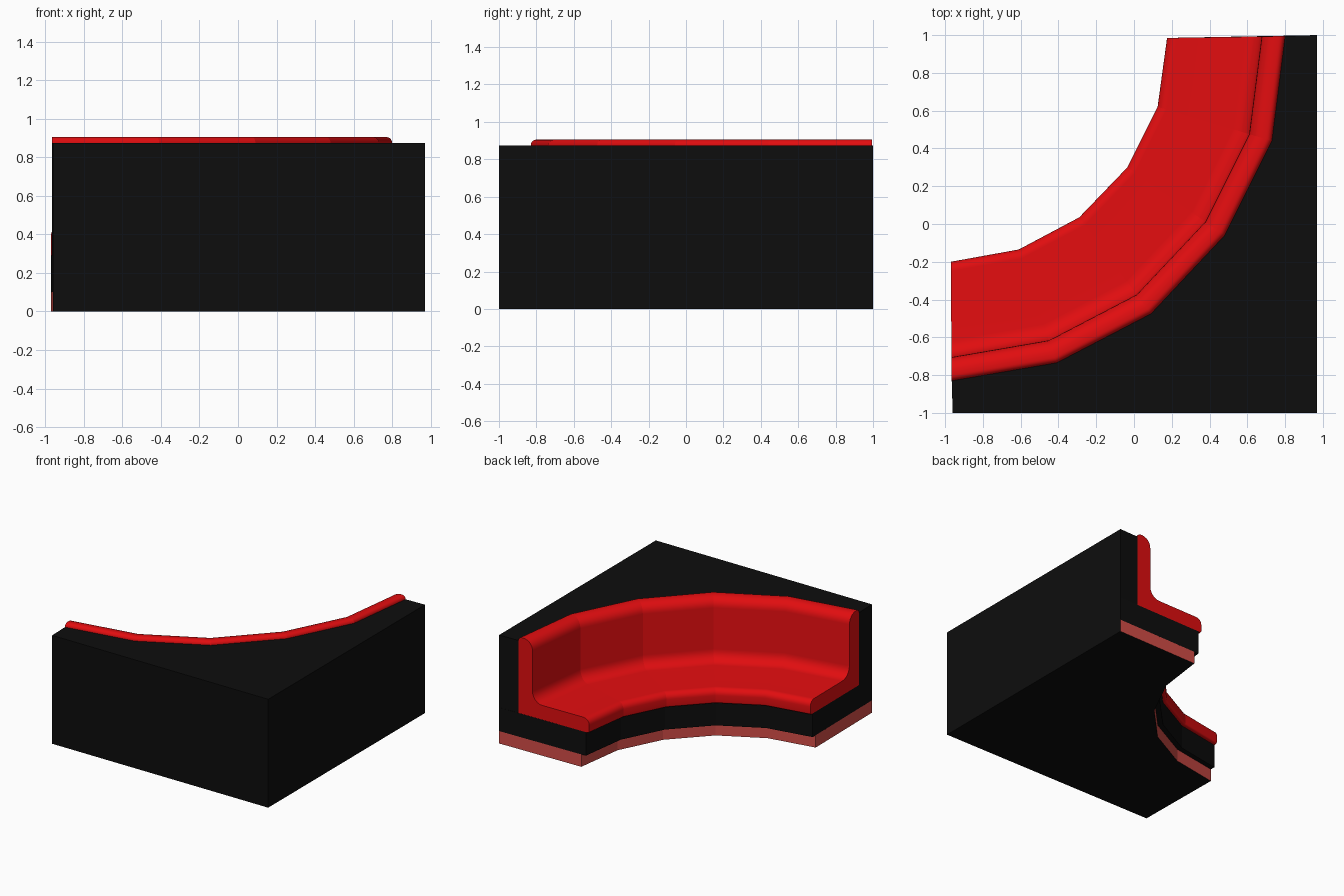
import bpy, bmesh
from math import sin, cos, pi, radians
from mathutils import Vector

cube = bpy.data.objects.get("Cube")
if cube:
    bpy.data.objects.remove(cube, do_unlink=True)


def material(name, rgb):
    mat = bpy.data.materials.new(name)
    mat.use_nodes = True
    mat.diffuse_color = (*rgb, 1)
    mat.node_tree.nodes["Principled BSDF"].inputs["Base Color"].default_value = (*rgb, 1)
    return mat


BLACK = material("black", (0.004, 0.004, 0.004))
RED = material("red upholstery", (0.75, 0.004, 0.005))
PINK = material("dusty red plinth", (0.66, 0.075, 0.065))

# Plan of the curved bench: front edge and back edge at each seam
FRONT = [Vector(p) for p in ((-0.97, -0.2), (-0.61, -0.135), (-0.29, 0.035),
                             (-0.035, 0.3), (0.125, 0.62), (0.175, 0.985))]
BACK = [Vector(p) for p in ((-0.965, -0.83), (-0.41, -0.735), (0.09, -0.475),
                            (0.48, -0.06), (0.73, 0.44), (0.8, 0.995))]
CORNERS = [Vector(p) for p in ((0.97, 1), (0.97, -1), (-0.96, -1))]
DEPTH = 0.63
PLINTH_TOP, BASE_TOP, SEAT_TOP, BODY_TOP, BACK_TOP = 0.1, 0.29, 0.405, 0.875, 0.905


def across(i, depth):
    """Plan point at seam i, measured back from the front edge."""
    return FRONT[i].lerp(BACK[i], depth / DEPTH)


def finish(bm, name, *mats):
    bmesh.ops.recalc_face_normals(bm, faces=bm.faces)
    mesh = bpy.data.meshes.new(name)
    bm.to_mesh(mesh)
    bm.free()
    for mat in mats:
        mesh.materials.append(mat)
    obj = bpy.data.objects.new(name, mesh)
    bpy.context.collection.objects.link(obj)
    return obj


def prism(name, depth, z0, z1, side_mat=None):
    """Solid between the bench line at a given depth and the square corner."""
    outline = [across(i, depth) for i in range(len(FRONT))] + CORNERS
    bm = bmesh.new()
    low = [bm.verts.new((p.x, p.y, z0)) for p in outline]
    high = [bm.verts.new((p.x, p.y, z1)) for p in outline]
    bm.faces.new(low)
    bm.faces.new(high)
    n = len(outline)
    for i in range(n):
        j = (i + 1) % n
        wall = bm.faces.new((low[i], low[j], high[j], high[i]))
        # the two long outer walls stay black
        outer = outline[i] in CORNERS and outline[j] in CORNERS
        wall.material_index = 1 if side_mat and not outer else 0
    return finish(bm, name, *[m for m in (BLACK, side_mat) if m])


def rounded(corners, steps=6):
    """Round the right-angled corners of a closed profile."""
    out = []
    for k, (x, z, r) in enumerate(corners):
        p = Vector((x, z))
        if not r:
            out.append(p)
            continue
        u = (Vector(corners[k - 1][:2]) - p).normalized()
        v = (Vector(corners[(k + 1) % len(corners)][:2]) - p).normalized()
        for s in range(steps + 1):
            a = pi / 2 * s / steps
            out.append(p + u * r * (1 - sin(a)) + v * r * (1 - cos(a)))
    return out


# Body: plinth, seat base and tall back
prism("plinth", 0.07, 0, PLINTH_TOP, PINK)
prism("seat_base", 0.03, PLINTH_TOP, BASE_TOP)
prism("back_body", DEPTH, BASE_TOP, BODY_TOP)

# Upholstery: an L-shaped section carried from seam to seam
section = rounded([(0, BASE_TOP, 0.015), (0, SEAT_TOP, 0.05), (0.505, SEAT_TOP, 0.09),
                   (0.505, BACK_TOP, 0.08), (DEPTH, BACK_TOP, 0.03), (DEPTH, BASE_TOP, 0)])
bm = bmesh.new()
rings = []
for i in range(len(FRONT)):
    rings.append([bm.verts.new((*across(i, p.x), p.y)) for p in section])
for a, b in zip(rings, rings[1:]):
    for k in range(len(section)):
        bm.faces.new((a[k - 1], a[k], b[k], b[k - 1]))
bm.faces.new(rings[0])
bm.faces.new(rings[-1])
# crisp seams between the panels
for ring in rings:
    for k in range(len(ring)):
        bm.edges.get((ring[k - 1], ring[k])).smooth = False
cushion = finish(bm, "bench_cushion", RED)

bpy.ops.object.select_all(action='DESELECT')
cushion.select_set(True)
bpy.context.view_layer.objects.active = cushion
bpy.ops.object.shade_smooth_by_angle(angle=radians(30), keep_sharp_edges=True)
